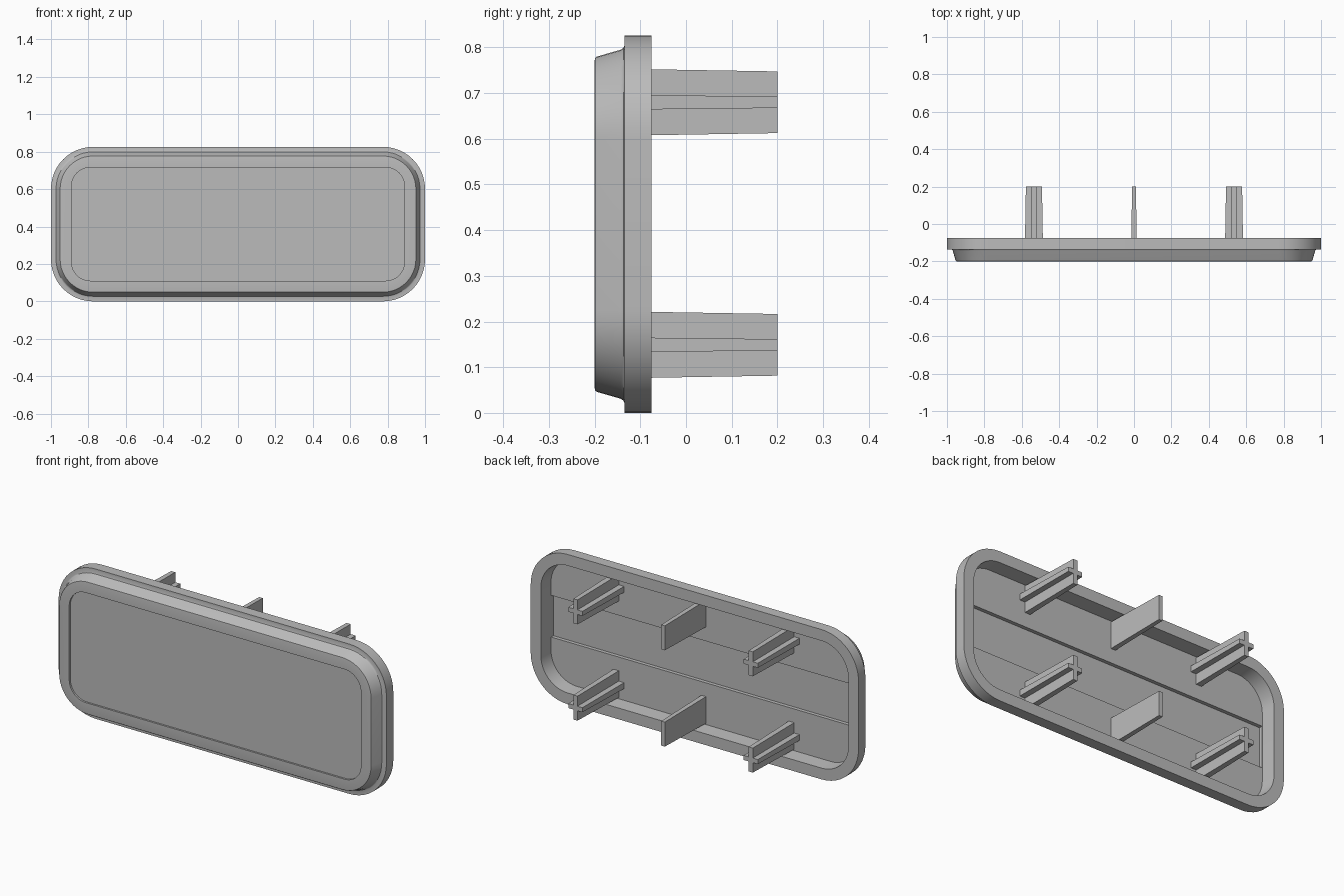
import bpy
import bmesh
import math

cube = bpy.data.objects.get("Cube")
if cube:
    bpy.data.objects.remove(cube, do_unlink=True)

grey = bpy.data.materials.new("plain_grey")
grey.use_nodes = True
colour = (0.5, 0.5, 0.5, 1)
grey.diffuse_color = colour
grey.node_tree.nodes["Principled BSDF"].inputs["Base Color"].default_value = colour

HALF_X, HALF_Z = 1.0, 0.413
FLOOR_Y = -0.155


def loft(name, rings):
    """Bridge matching rings of points and cap both ends."""
    bm = bmesh.new()
    loops = [[bm.verts.new(p) for p in ring] for ring in rings]
    n = len(loops[0])
    for a, b in zip(loops, loops[1:]):
        for i in range(n):
            j = (i + 1) % n
            bm.faces.new((a[i], a[j], b[j], b[i]))
    bm.faces.new(loops[0])
    bm.faces.new(loops[-1])
    bmesh.ops.recalc_face_normals(bm, faces=bm.faces)
    mesh = bpy.data.meshes.new(name)
    bm.to_mesh(mesh)
    bm.free()
    mesh.materials.append(grey)
    obj = bpy.data.objects.new(name, mesh)
    bpy.context.collection.objects.link(obj)
    return obj


def rounded_ring(inset, y, radius, steps=12):
    """Rounded rectangle, inset from the outer outline."""
    pts = []
    for k, (sx, sz) in enumerate([(1, 1), (-1, 1), (-1, -1), (1, -1)]):
        cx = sx * (HALF_X - inset - radius)
        cz = HALF_Z + sz * (HALF_Z - inset - radius)
        for i in range(steps + 1):
            a = math.pi / 2 * (k + i / steps)
            pts.append((cx + radius * math.cos(a), y, cz + radius * math.sin(a)))
    return pts


def rect_ring(cx, cz, w, h, y):
    return [(cx + sx * w / 2, y, cz + sz * h / 2)
            for sx, sz in [(1, 1), (-1, 1), (-1, -1), (1, -1)]]


def cross_ring(cx, cz, w, h, t, y):
    """Plus-shaped outline with arm thickness t."""
    a, b, c = w / 2, h / 2, t / 2
    quarter = [(a, c), (c, c), (c, b)]
    pts = quarter + [(-x, z) for x, z in reversed(quarter)]
    pts += [(-x, -z) for x, z in pts]
    return [(cx + x, y, cz + z) for x, z in pts]


# Cover: front panel, raised rim, flange, then the hollow back
cover = loft("cover", [rounded_ring(*r) for r in [
    (0.11, -0.19, 0.1),
    (0.11, -0.2, 0.1),
    (0.055, -0.2, 0.17),
    (0.049, -0.199, 0.176),
    (0.046, -0.195, 0.18),
    (0.031, -0.143, 0.195),
    (0.027, -0.137, 0.198),
    (0.022, -0.135, 0.203),
    (0.0, -0.135, 0.225),
    (0.0, -0.075, 0.225),
    (0.062, -0.075, 0.163),
    (0.068, FLOOR_Y, 0.157),
]])

# Shallow band across the hollow back
cutter = loft("band_cutter", [rect_ring(0, HALF_Z, 1.862, 0.23, y)
                              for y in (-0.175, -0.1)])
cutter.hide_render = True
band = cover.modifiers.new("band", 'BOOLEAN')
band.operation = 'DIFFERENCE'
band.solver = 'EXACT'
band.object = cutter
bpy.context.view_layer.objects.active = cover
bpy.ops.object.modifier_apply(modifier="band")
bpy.data.objects.remove(cutter, do_unlink=True)

bpy.ops.object.select_all(action='DESELECT')
cover.select_set(True)
bpy.ops.object.shade_smooth_by_angle(angle=math.radians(32))

# Tapered clips on the back: cross pegs at the sides, flat webs in the middle
root = FLOOR_Y - 0.004
for row, cz in (("lower", 0.149), ("upper", 0.68)):
    for side, cx in (("right", -0.535), ("left", 0.535)):
        loft(f"{row}_{side}_peg", [
            cross_ring(cx, cz, 0.098, 0.147, 0.033, root),
            cross_ring(cx, cz, 0.086, 0.135, 0.025, 0.2)])
    loft(f"{row}_middle_web", [
        rect_ring(0, cz, 0.028, 0.147, root),
        rect_ring(0, cz, 0.022, 0.135, 0.2)])
